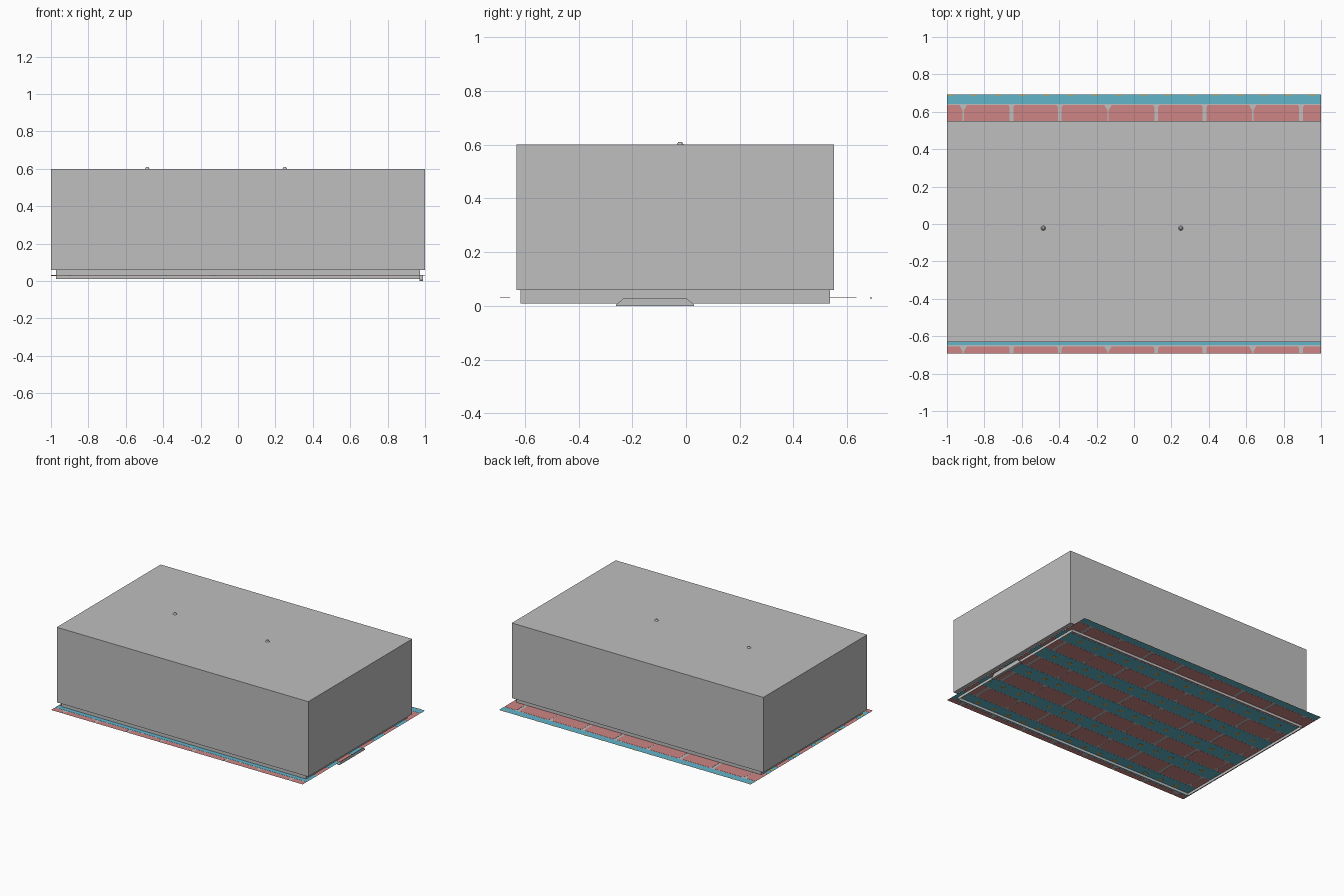
import bpy, bmesh, math
from mathutils import Vector

if "Cube" in bpy.data.objects:
    bpy.data.objects.remove(bpy.data.objects["Cube"])


def mat(name, rgb):
    m = bpy.data.materials.new(name)
    m.diffuse_color = (*rgb, 1)
    m.use_nodes = True
    m.node_tree.nodes["Principled BSDF"].inputs["Base Color"].default_value = m.diffuse_color
    return m


GREY = mat("plain grey", (0.52, 0.52, 0.52))
TEAL = mat("carpet teal", (0.12, 0.46, 0.60))
RED = mat("carpet red", (0.62, 0.235, 0.235))
OCHRE = mat("carpet ochre", (0.56, 0.36, 0.08))

HX, HY = 1.0, 0.693          # carpet half size
FLOOR = 0.03                 # carpet height
PITCH = 0.258                # carpet pattern repeat


def finish(name, bm, material):
    me = bpy.data.meshes.new(name)
    bm.to_mesh(me)
    bm.free()
    me.materials.append(material)
    ob = bpy.data.objects.new(name, me)
    bpy.context.collection.objects.link(ob)
    return ob


def plate(bm, pts, half):
    """Thin plate straddling the floor plane, so it shows from both sides."""
    lo = [bm.verts.new((x, y, FLOOR - half)) for x, y in pts]
    hi = [bm.verts.new((x, y, FLOOR + half)) for x, y in pts]
    bm.faces.new(lo[::-1])
    bm.faces.new(hi)
    n = len(pts)
    for i in range(n):
        j = (i + 1) % n
        bm.faces.new((lo[i], lo[j], hi[j], hi[i]))


def clip(bm):
    """Trim the pattern at the carpet edges."""
    for co, no in (((HX, 0, 0), (1, 0, 0)), ((-HX, 0, 0), (-1, 0, 0)),
                   ((0, HY, 0), (0, 1, 0)), ((0, -HY, 0), (0, -1, 0))):
        geom = bm.verts[:] + bm.edges[:] + bm.faces[:]
        bmesh.ops.bisect_plane(bm, geom=geom, plane_co=co, plane_no=no, clear_outer=True)


# Room shell: ceiling, walls, inward step and skirting as one stepped surface
bm = bmesh.new()
levels = [(0.0, 0.0, 0.60), (0.0, 0.0, 0.06), (0.027, 0.015, 0.06), (0.027, 0.015, 0.01)]
rings = []
for dx, dy, z in levels:
    x, y0, y1 = 1 - dx, -0.63 + dy, 0.55 - dy
    rings.append([bm.verts.new(p) for p in ((-x, y0, z), (x, y0, z), (x, y1, z), (-x, y1, z))])
bm.faces.new(rings[0])
for a, b in zip(rings, rings[1:]):
    for i in range(4):
        j = (i + 1) % 4
        bm.faces.new((b[i], b[j], a[j], a[i]))
finish("room_shell", bm, GREY)

# Carpet backing
bm = bmesh.new()
bm.faces.new([bm.verts.new((x, y, FLOOR)) for x, y in ((-HX, -HY), (HX, -HY), (HX, HY), (-HX, HY))])
finish("carpet_backing", bm, GREY)

# Carpet pattern: teal bands with ochre dots, rows of chamfered red tiles
teal, red, dots = bmesh.new(), bmesh.new(), bmesh.new()
for r in range(-3, 4):
    top = 0.635 + (r - 3) * PITCH + PITCH      # top edge of this red row
    bot = top - 0.133
    y0, y1 = top + 0.007, top + 0.118
    plate(teal, [(-1.1, y0), (1.1, y0), (1.1, y1), (-1.1, y1)], 0.001)
    mid = (y0 + y1) / 2
    for k in range(-8, 9):
        cx = k * PITCH / 2 + 0.05
        plate(dots, [(cx + 0.018 * math.cos(a), mid + 0.014 * math.sin(a))
                     for a in (math.pi / 8 + i * math.pi / 4 for i in range(8))], 0.002)
    for k in range(-1, 8):
        gl, gr = -0.913 + k * PITCH, -0.913 + (k + 1) * PITCH
        # every third gap is a narrow funnel, the others are straight
        wl, cl = (0.004, 0.016) if k % 3 == 0 else (0.010, 0.007)
        wr, cr = (0.004, 0.016) if (k + 1) % 3 == 0 else (0.010, 0.007)
        a, b = gl + wl, gr - wr
        plate(red, [(a + cl, bot), (b - cr, bot), (b, bot + 1.6 * cr), (b, top - 1.6 * cr),
                    (b - cr, top), (a + cl, top), (a, top - 1.6 * cl), (a, bot + 1.6 * cl)], 0.001)
for name, b, m in (("carpet_teal_bands", teal, TEAL), ("carpet_red_tiles", red, RED),
                   ("carpet_dots", dots, OCHRE)):
    clip(b)
    finish(name, b, m)

# Door sill: trapezoid profile pushed along x
bm = bmesh.new()
prof = [(-0.26, 0.0), (0.03, 0.0), (0.03, 0.005), (0.0, 0.03), (-0.23, 0.03), (-0.26, 0.005)]
f = bm.faces.new([bm.verts.new((0.97, y, z)) for y, z in prof])
ext = bmesh.ops.extrude_face_region(bm, geom=[f])
bmesh.ops.translate(bm, vec=Vector((0.02, 0, 0)),
                    verts=[v for v in ext["geom"] if isinstance(v, bmesh.types.BMVert)])
bmesh.ops.recalc_face_normals(bm, faces=bm.faces[:])
finish("door_sill", bm, GREY)

# Ceiling lamp mounts poking through the roof
for i, x in enumerate((-0.485, 0.25)):
    bm = bmesh.new()
    bmesh.ops.create_cone(bm, cap_ends=True, segments=10, radius1=0.016, radius2=0.006, depth=0.016)
    bmesh.ops.translate(bm, verts=bm.verts[:], vec=(x, -0.022, 0.603))
    finish(f"lamp_mount_{i + 1}", bm, GREY)
